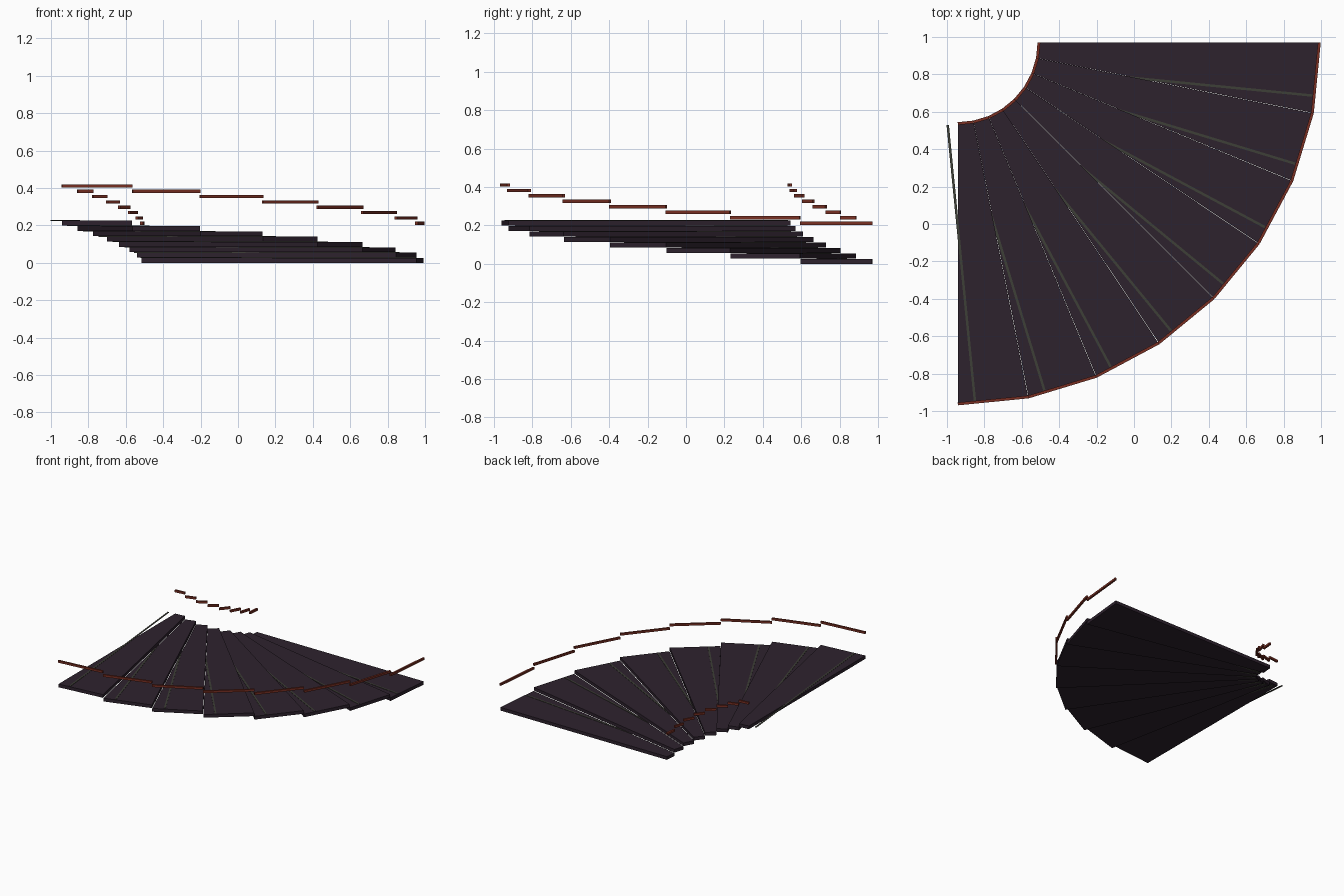
import bpy, math
from mathutils import Vector

cube = bpy.data.objects.get("Cube")
if cube:
    bpy.data.objects.remove(cube, do_unlink=True)

CENTRE = Vector((-0.942, 0.971, 0))
STEPS = 8
STEP_ANGLE = math.radians(90) / STEPS
RISE = 0.0285
INNER, OUTER = 0.434, 1.933
TREAD_THICK = 0.026
RAIL_HEIGHT = 0.203
SEAM = 0.0006


def material(name, colour):
    m = bpy.data.materials.new(name)
    m.use_nodes = True
    m.diffuse_color = (*colour, 1)
    m.node_tree.nodes["Principled BSDF"].inputs["Base Color"].default_value = (*colour, 1)
    return m


tread_mat = material("dark plum tread", (0.027, 0.016, 0.027))
strip_mat = material("grey green strip", (0.048, 0.050, 0.038))
rail_mat = material("red brown rail", (0.19, 0.028, 0.016))


def polar(radius, angle):
    return CENTRE + Vector((math.cos(angle), math.sin(angle), 0)) * radius


def prism(name, outline, z, height, mat):
    """Extrude a four-cornered plan outline upwards from z."""
    n = len(outline)
    verts = [(p.x, p.y, z + h) for h in (0, height) for p in outline]
    faces = [tuple(range(n))[::-1], tuple(range(n, 2 * n))]
    faces += [(i, (i + 1) % n, (i + 1) % n + n, i + n) for i in range(n)]
    mesh = bpy.data.meshes.new(name)
    mesh.from_pydata(verts, [], faces)
    mesh.materials.append(mat)
    ob = bpy.data.objects.new(name, mesh)
    bpy.context.collection.objects.link(ob)
    return ob


def bar(name, a, b, width, z, height, mat):
    """Straight bar of given width between two plan points."""
    d = (b - a).normalized()
    side = Vector((-d.y, d.x, 0)) * width / 2
    return prism(name, [a - side, b - side, b + side, a + side], z, height, mat)


for i in range(STEPS):
    start, end = -i * STEP_ANGLE, -(i + 1) * STEP_ANGLE
    mid = (start + end) / 2
    z = i * RISE

    # Wedge tread
    prism(f"tread_{i + 1}",
          [polar(INNER, start - SEAM), polar(INNER, end + SEAM),
           polar(OUTER, end + SEAM), polar(OUTER, start - SEAM)],
          z, TREAD_THICK, tread_mat)

    # Grip strip, parallel to the middle of the tread and near its upper edge
    shift = Vector((math.sin(mid), -math.cos(mid), 0)) * 0.097
    bar(f"grip_strip_{i + 1}", polar(INNER, mid) + shift, polar(1.914, mid) + shift,
        0.013, z + TREAD_THICK - 0.001, 0.0033, strip_mat)

    # Handrail segments above both ends of the tread
    for label, radius in (("inner", INNER), ("outer", OUTER)):
        bar(f"{label}_handrail_{i + 1}", polar(radius, start), polar(radius, end),
            0.015, z + RAIL_HEIGHT, 0.017, rail_mat)
